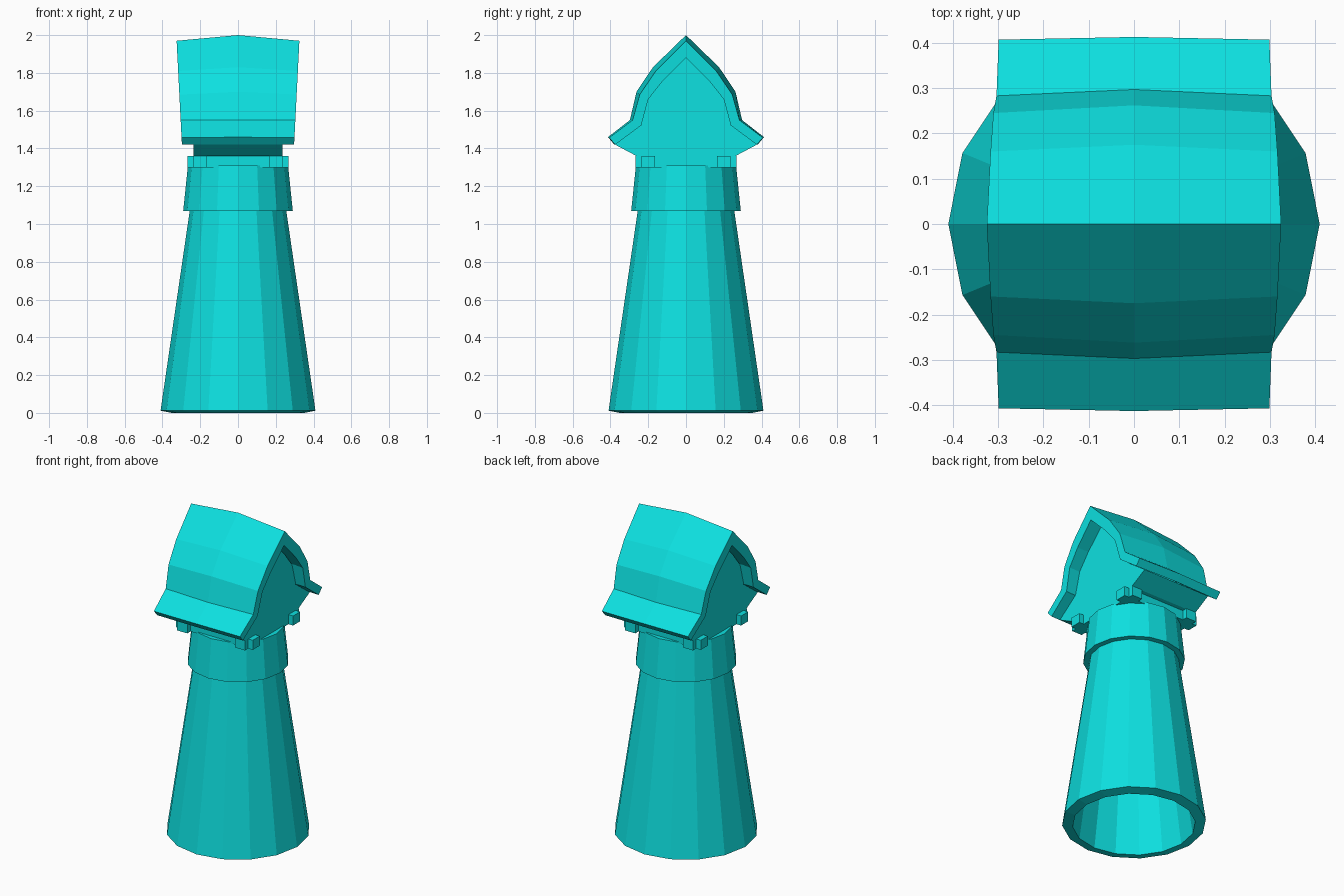
import bpy, bmesh, math

cube = bpy.data.objects.get("Cube")
if cube:
    bpy.data.objects.remove(cube, do_unlink=True)

cyan = bpy.data.materials.new("bright cyan")
cyan.use_nodes = True
colour = (0.004, 0.75, 0.75, 1)
cyan.diffuse_color = colour
cyan.node_tree.nodes["Principled BSDF"].inputs["Base Color"].default_value = colour


def finish(name, bm):
    bmesh.ops.recalc_face_normals(bm, faces=bm.faces)
    mesh = bpy.data.meshes.new(name)
    bm.to_mesh(mesh)
    bm.free()
    mesh.materials.append(cyan)
    obj = bpy.data.objects.new(name, mesh)
    bpy.context.collection.objects.link(obj)
    return obj


def loft(name, rings, closed=False):
    """Skin a row of equal closed rings, capping the ends unless it loops."""
    bm = bmesh.new()
    loops = [[bm.verts.new(p) for p in ring] for ring in rings]
    n = len(loops[0])
    pairs = list(zip(loops, loops[1:]))
    if closed:
        pairs.append((loops[-1], loops[0]))
    else:
        bm.faces.new(loops[0])
        bm.faces.new(loops[-1])
    for a, b in pairs:
        for i in range(n):
            j = (i + 1) % n
            bm.faces.new((a[i], a[j], b[j], b[i]))
    return finish(name, bm)


def tube(name, profile, sides=16):
    """Revolve a closed (radius, z) profile into a hollow ring."""
    angles = [math.tau * i / sides for i in range(sides)]
    rings = [[(r * math.cos(a), r * math.sin(a), z) for a in angles]
             for r, z in profile]
    return loft(name, rings, closed=True)


def box(name, centre, size):
    bm = bmesh.new()
    bmesh.ops.create_cube(bm, size=1)
    for v in bm.verts:
        v.co = [c + s * k for c, s, k in zip(centre, size, v.co)]
    return finish(name, bm)


def mirrored(half):
    """Right half listed ridge to eave, returned as left eave to right eave."""
    return [(-y, z) for y, z in half[:0:-1]] + half


# Tapered hollow tower and its collar
tube("tower_shaft", [(0.41, 0.012), (0.222, 1.3), (0.165, 1.29), (0.35, 0)])
tube("tower_collar", [(0.29, 1.07), (0.265, 1.31), (0.19, 1.31), (0.215, 1.07)])

# Crossed support beams
for side, label in ((-1, "a"), (1, "b")):
    box("beam_across_" + label, (0, side * 0.2, 1.33), (0.534, 0.07, 0.06))
    box("beam_along_" + label, (side * 0.2, 0, 1.33), (0.07, 0.534, 0.06))

# Roof shell, bowed outward at the middle
outer_end = [(0, 1.97), (0.16, 1.81), (0.245, 1.685), (0.283, 1.55), (0.407, 1.457)]
outer_mid = [(0, 2.0), (0.175, 1.83), (0.262, 1.7), (0.297, 1.55), (0.413, 1.46)]
inner_end = [(0, 1.88), (0.125, 1.755), (0.2, 1.66), (0.237, 1.522), (0.375, 1.42)]
inner_mid = [(0, 1.91), (0.14, 1.775), (0.217, 1.67), (0.25, 1.522), (0.381, 1.422)]


def roof_ring(outer, inner, side):
    shell = mirrored(outer) + mirrored(inner)[::-1]
    return [(side * (0.297 + 0.028 * (z - 1.42) / 0.55), y, z) for y, z in shell]


roof = loft("roof", [roof_ring(outer_end, inner_end, -1),
                     roof_ring(outer_mid, inner_mid, 0),
                     roof_ring(outer_end, inner_end, 1)])

# Cap body filling the roof, with sloping undersides
body = mirrored(inner_end) + [(0.262, 1.36), (-0.262, 1.36)]
loft("cap_body", [[(x, y, z) for y, z in body] for x in (-0.235, 0.235)])
